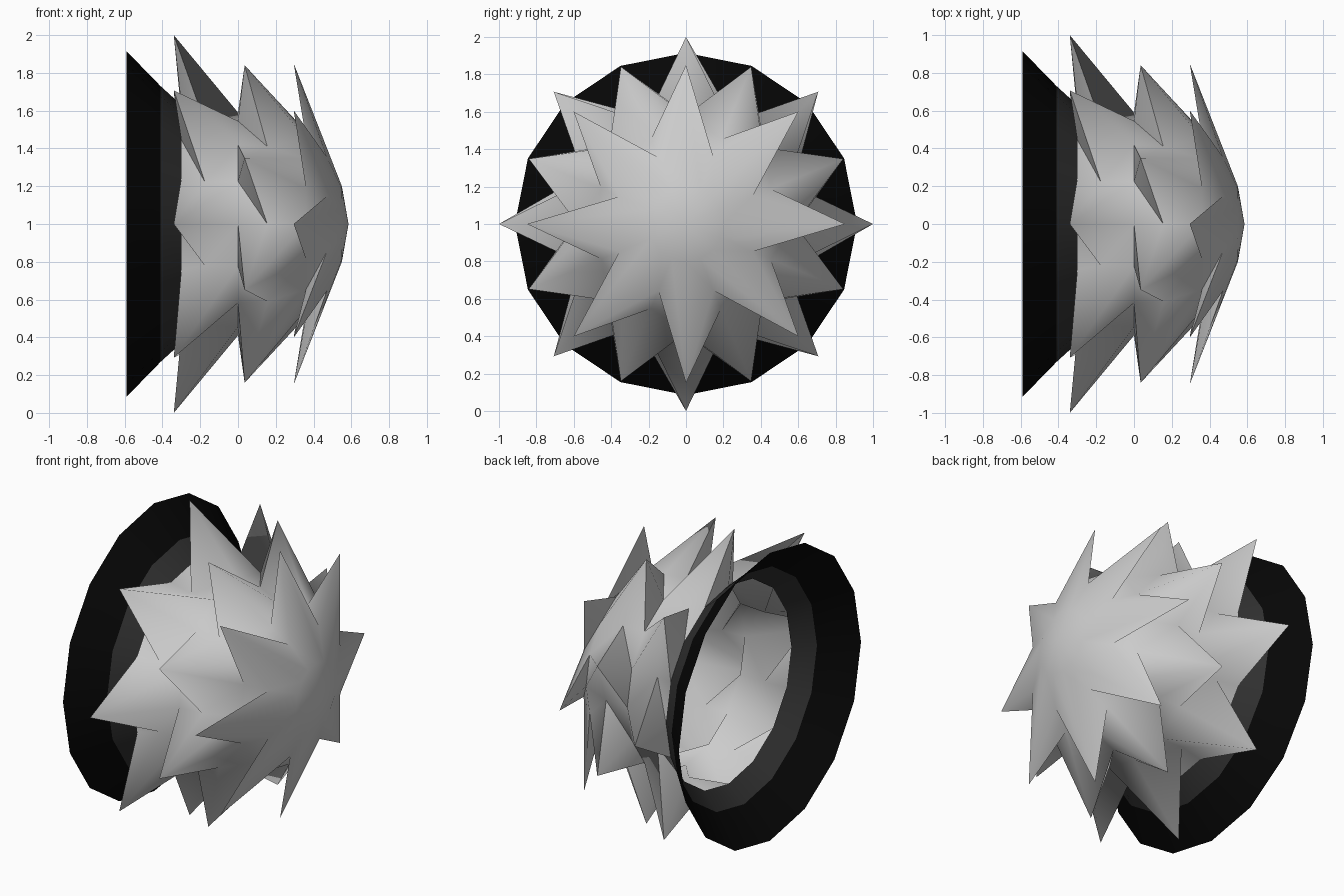
import bpy, math

if "Cube" in bpy.data.objects:
    bpy.data.objects.remove(bpy.data.objects["Cube"])

SEG = 16
# Rings from dome front to flared rim: (x, radius, spike tip or None, flipped diagonals below)
# A spike tip is (first column, x, radius); every second vertex of that ring is pulled out.
RINGS = [
    (0.55, 0.20, None, True),
    (0.47, 0.385, (0, 0.295, 0.85), True),    # front spikes
    (0.36, 0.49, None, True),
    (0.155, 0.58, (1, 0.035, 0.91), False),   # middle spikes
    (0.0, 0.59, None, True),
    (-0.175, 0.58, (0, -0.34, 1.0), False),   # rear spikes
    (-0.30, 0.63, None, False),               # neck
    (-0.41, 0.73, None, False),
    (-0.59, 0.915, None, False),
]


def ring_points(ring):
    x, r, tip, _ = ring
    pts = []
    for j in range(SEG):
        a = 2 * math.pi * j / SEG
        px, pr = tip[1:] if tip and j % 2 == tip[0] else (x, r)
        pts.append((px, pr * math.sin(a), 1 + pr * math.cos(a)))
    return pts


def build(name, rings, pole=None, color=None, angle=70):
    verts = [p for ring in rings for p in ring_points(ring)]
    faces = []
    for i in range(len(rings) - 1):
        for j in range(SEG):
            a, b = i * SEG + j, i * SEG + (j + 1) % SEG
            c, d = b + SEG, a + SEG
            if rings[i][3]:
                faces += [(a, b, d), (b, c, d)]
            else:
                faces += [(a, b, c), (a, c, d)]
    if pole is not None:
        verts.append((pole, 0, 1))
        faces += [(len(verts) - 1, (j + 1) % SEG, j) for j in range(SEG)]
    mesh = bpy.data.meshes.new(name)
    mesh.from_pydata(verts, [], faces)
    mesh.update()
    ob = bpy.data.objects.new(name, mesh)
    bpy.context.collection.objects.link(ob)
    if color:
        mat = bpy.data.materials.new(name + "_color")
        mat.diffuse_color = color
        mat.use_nodes = True
        mat.node_tree.nodes["Principled BSDF"].inputs["Base Color"].default_value = mat.diffuse_color
        mesh.materials.append(mat)
    bpy.ops.object.select_all(action='DESELECT')
    ob.select_set(True)
    bpy.context.view_layer.objects.active = ob
    bpy.ops.object.shade_smooth_by_angle(angle=math.radians(angle))
    return ob


# Grey domed shell with three staggered tiers of spikes
build("spiked_shell", RINGS[:7], pole=0.585)

# Dark neck, then the black flared collar at the open back
build("collar_neck", RINGS[6:8], color=(0.03, 0.03, 0.03, 1))
build("flared_collar", RINGS[7:], color=(0.002, 0.002, 0.002, 1))
